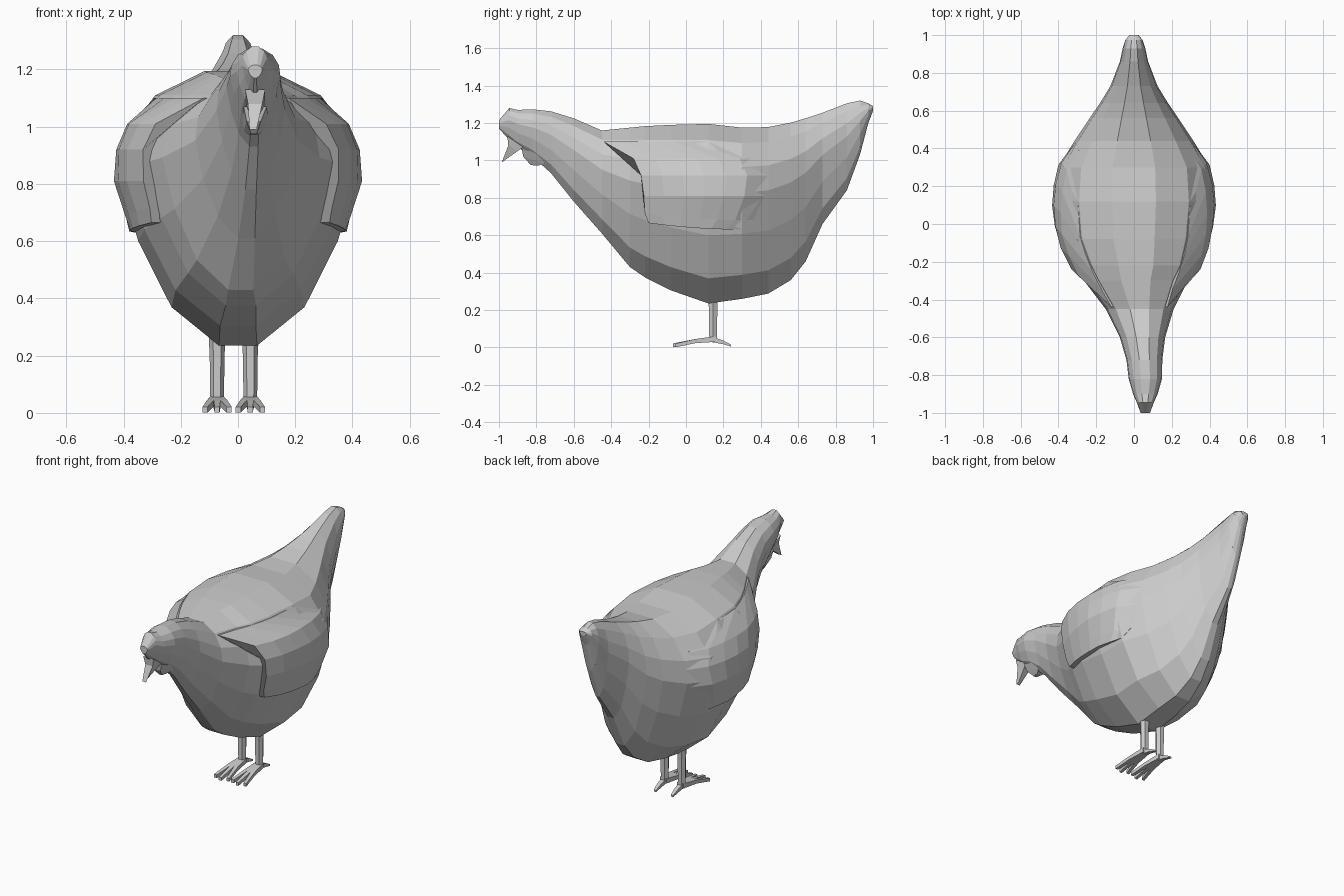
import bpy, bmesh, math
from mathutils import Vector

if "Cube" in bpy.data.objects:
    bpy.data.objects.remove(bpy.data.objects["Cube"])

# body stations: y, bottom z, top z, half width, centre x
STATIONS = [
    (-1.00, 1.17, 1.215, .025, .06), (-.945, 1.11, 1.28, .045, .06),
    (-.90, 1.07, 1.27, .065, .06), (-.82, 1.02, 1.273, .088, .06),
    (-.72, .93, 1.262, .095, .055), (-.60, .78, 1.225, .12, .045),
    (-.45, .61, 1.16, .18, .03), (-.30, .43, 1.175, .275, .01),
    (-.22, .375, 1.183, .33, .01), (-.08, .305, 1.19, .39, 0),
    (.12, .235, 1.195, .415, 0), (.30, .26, 1.175, .40, 0),
    (.44, .288, 1.178, .315, 0), (.56, .36, 1.202, .235, 0),
    (.64, .46, 1.225, .18, 0), (.73, .66, 1.255, .125, 0),
    (.86, .84, 1.305, .075, 0), (.93, 1.03, 1.32, .06, 0),
    (.975, 1.20, 1.305, .045, 0), (1.0, 1.265, 1.29, .025, 0)]
# cross-section: width fraction, height fraction
SECTION = [(.16, 0), (.56, .14), (.84, .38), (1, .62), (.94, .77), (.70, .91), (.28, 1)]


def lerp_table(table, key, k=0):
    """Linear look-up of a row of the table by its k-th column."""
    for a, b in zip(table, table[1:]):
        if key <= b[k]:
            break
    f = max(0, min(1, (key - a[k]) / (b[k] - a[k])))
    return [p + (q - p) * f for p, q in zip(a, b)]


def surface(y, z, side):
    """x of the body surface at a given y and z."""
    _, lo, hi, w, cx = lerp_table(STATIONS, y)
    return cx + side * w * lerp_table(SECTION, (z - lo) / (hi - lo), 1)[0]


def loft(name, rings):
    """Skin closed rings of points and cap both ends."""
    bm = bmesh.new()
    rows = [[bm.verts.new(p) for p in r] for r in rings]
    n = len(rows[0])
    for a, b in zip(rows, rows[1:]):
        for i in range(n):
            j = (i + 1) % n
            bm.faces.new((a[i], a[j], b[j], b[i]))
    bm.faces.new(rows[0])
    bm.faces.new(rows[-1])
    bmesh.ops.recalc_face_normals(bm, faces=bm.faces)
    me = bpy.data.meshes.new(name)
    bm.to_mesh(me)
    bm.free()
    ob = bpy.data.objects.new(name, me)
    bpy.context.collection.objects.link(ob)
    return ob


def box_ring(x, y, z, dx, dz, turn=0):
    """Rectangle across a toe, turned about z."""
    c, s = math.cos(turn) * dx, math.sin(turn) * dx
    return [(x - c, y - s, z - dz), (x + c, y + s, z - dz),
            (x + c, y + s, z + dz), (x - c, y - s, z + dz)]


# body, neck, head and tail in one skin
rings = []
for y, lo, hi, w, cx in STATIONS:
    right = [(cx + w * u, y, lo + (hi - lo) * t) for u, t in SECTION]
    left = [(cx - w * u, y, lo + (hi - lo) * t) for u, t in reversed(SECTION)]
    rings.append(right + left)
loft("body", rings)

# wings: shells over the flanks, rows of z, front y, back y
WING = [(.63, -.20, .30), (.68, -.22, .36), (.81, -.225, .42), (.92, -.24, .44),
        (1.01, -.28, .40), (1.10, -.44, .12)]
for side, name in ((1, "wing_left"), (-1, "wing_right")):
    rings = []
    for s in range(7):
        f = s / 6
        outer, inner = [], []
        for z, y0, y1 in WING:
            y = y0 + (y1 - y0) * f
            zz = z + (.035 * (1 - f) ** 2 if z < .7 else 0)
            x = surface(y, zz, side)
            lift = .032 * (1 - f ** 3) if z < 1.05 else .012 * (1 - f)
            outer.append((x + side * lift, y, zz))
            inner.append((x - side * .04, y, zz))
        rings.append(outer + inner[::-1])
    loft(name, rings)

# beak pointing down and wattle under the chin
loft("beak", [
    [(.025, -.955, 1.13), (.095, -.955, 1.13), (.09, -.87, 1.07), (.03, -.87, 1.07)],
    [(.035, -.95, 1.08), (.085, -.95, 1.08), (.08, -.90, 1.05), (.04, -.90, 1.05)],
    [(.04, -.985, .99), (.065, -.985, .99), (.06, -.97, 1.0), (.045, -.97, 1.0)]])
loft("wattle", [
    [(.02, -.88, 1.07), (.10, -.88, 1.07), (.11, -.72, 1.0), (.01, -.72, 1.0)],
    [(.03, -.87, 1.02), (.08, -.87, 1.02), (.09, -.755, .985), (.02, -.755, .985)],
    [(.045, -.83, .975), (.065, -.83, .975), (.07, -.79, .972), (.04, -.79, .972)]])

# legs and feet
for cx, side in ((.043, "left"), (-.073, "right")):
    leg = [[(cx + r * math.cos(a * math.pi / 3), .145 + r * math.sin(a * math.pi / 3), z)
            for a in range(6)] for z, r in ((.03, .022), (.06, .024), (.20, .026), (.32, .032))]
    loft("leg_" + side, leg)
    for i, dx in enumerate((-.042, 0, .042)):
        tip = -.07 if dx == 0 else -.055
        loft(f"toe_{side}_{i}", [
            box_ring(cx + dx * .2, .16, .045, .013, .015),
            box_ring(cx + dx * .55, .05, .034, .012, .011),
            box_ring(cx + dx, tip, .011, .009, .010)])
    loft("back_toe_" + side, [
        box_ring(cx, .13, .045, .015, .015),
        box_ring(cx, .20, .027, .012, .010),
        box_ring(cx, .24, .010, .008, .005)])
